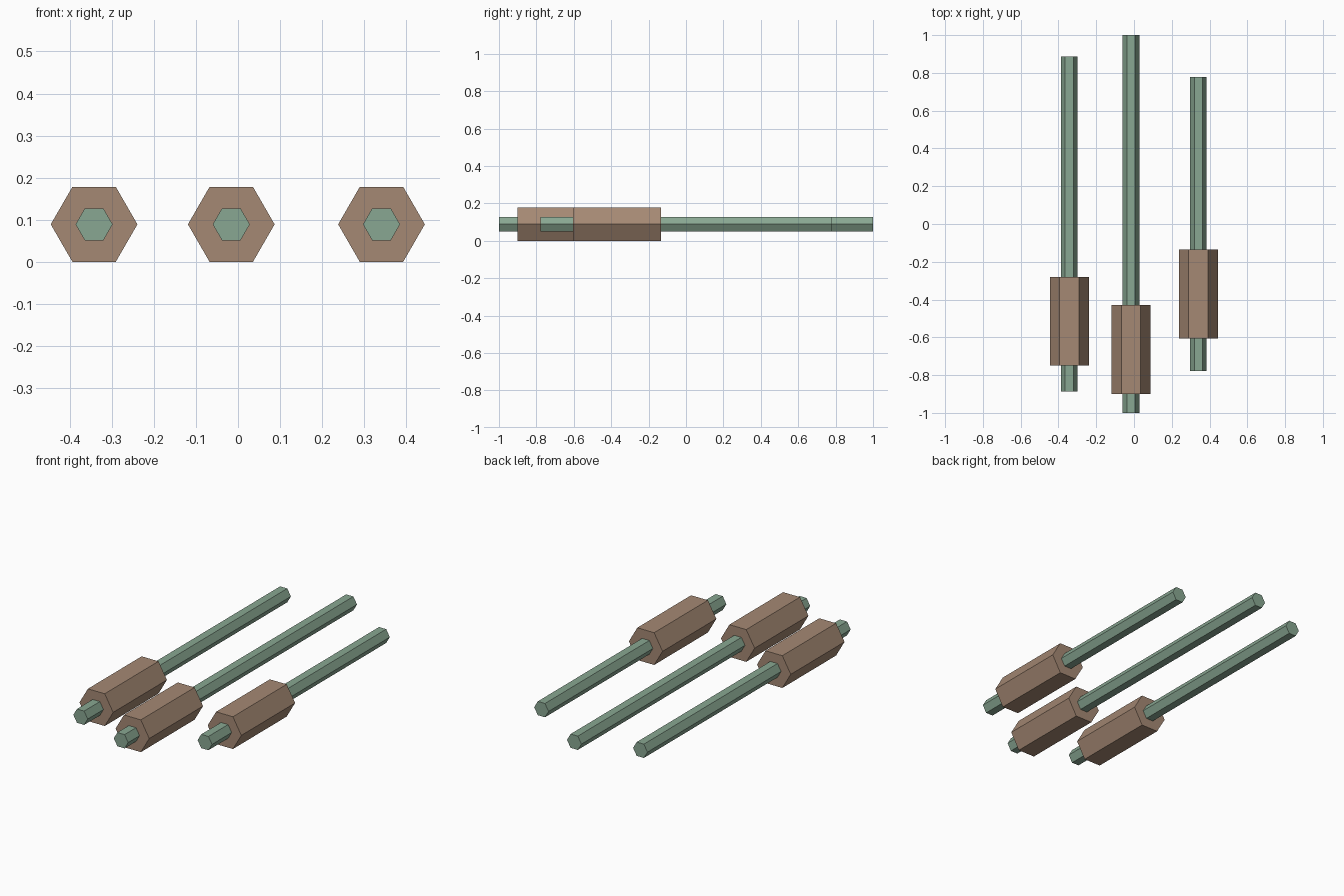
import bpy
import math

cube = bpy.data.objects.get("Cube")
if cube:
    bpy.data.objects.remove(cube, do_unlink=True)


def material(name, rgb):
    mat = bpy.data.materials.new(name)
    mat.use_nodes = True
    color = (*rgb, 1)
    mat.diffuse_color = color
    mat.node_tree.nodes["Principled BSDF"].inputs["Base Color"].default_value = color
    return mat


GREEN = material("muted green", (0.25, 0.386, 0.287))
BROWN = material("warm brown", (0.376, 0.25, 0.174))

GRIP_RADIUS = 0.103
ROD_RADIUS = 0.044
GRIP_LENGTH = 0.47
CENTRE_Z = GRIP_RADIUS * math.cos(math.pi / 6)


def hex_bar(name, radius, x, y_start, y_end, mat):
    """Six-sided bar along y, with flat faces on top and bottom."""
    bpy.ops.mesh.primitive_cylinder_add(
        vertices=6, radius=radius, depth=y_end - y_start,
        location=(x, (y_start + y_end) / 2, CENTRE_Z))
    bar = bpy.context.object
    # Lay the bar along y, then turn its corners to point sideways
    bar.rotation_euler = (math.pi / 2, math.pi / 6, 0)
    bpy.ops.object.transform_apply(location=False, rotation=True, scale=False)
    bar.name = name
    bar.data.materials.append(mat)


# Three rods, each with a thick grip near its front end
for side, x, half_length, grip_start in (
        ("right", -0.342, 0.888, -0.75),
        ("middle", -0.016, 1.0, -0.9),
        ("left", 0.341, 0.777, -0.605)):
    hex_bar(f"{side}_rod", ROD_RADIUS, x, -half_length, half_length, GREEN)
    hex_bar(f"{side}_grip", GRIP_RADIUS, x, grip_start, grip_start + GRIP_LENGTH, BROWN)
